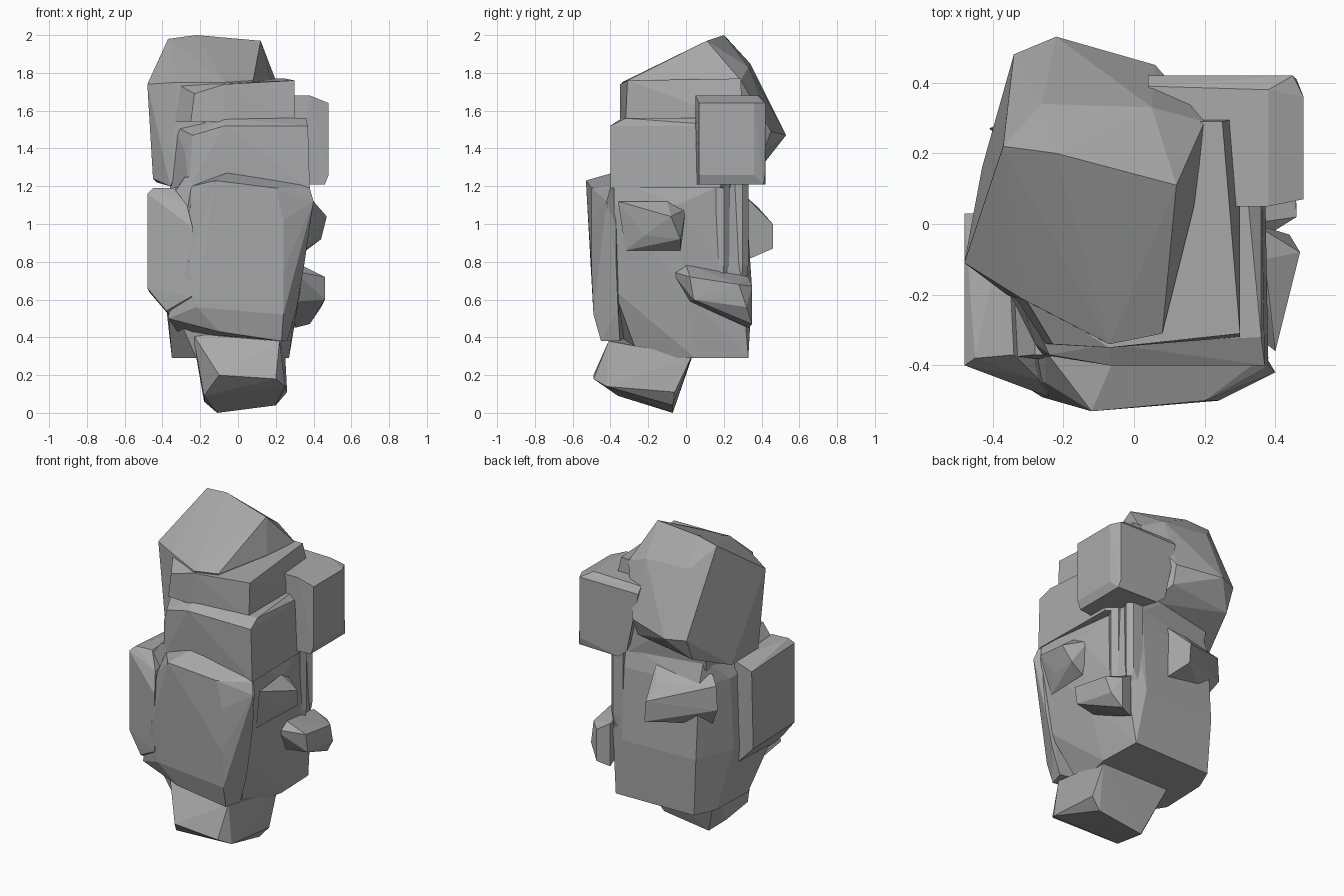
import bpy
import bmesh
from mathutils import Vector

default_cube = bpy.data.objects.get("Cube")
if default_cube:
    bpy.data.objects.remove(default_cube, do_unlink=True)

# One plain stone colour for everything
stone = bpy.data.materials.new("grey_stone")
stone.use_nodes = True
stone_colour = (0.4, 0.4, 0.4, 1)
stone.diffuse_color = stone_colour
shader = next(node for node in stone.node_tree.nodes if node.type == "BSDF_PRINCIPLED")
shader.inputs["Base Color"].default_value = stone_colour
shader.inputs["Roughness"].default_value = 0.9


def chunk(name, corners):
    """Make a faceted boulder from its corners, given in hundredths of a unit."""
    bm = bmesh.new()
    for corner in corners:
        bm.verts.new(Vector(corner) / 100)
    hull = bmesh.ops.convex_hull(bm, input=bm.verts[:])
    unused = set(hull["geom_interior"]) | set(hull["geom_unused"])
    loose = [item for item in unused if isinstance(item, bmesh.types.BMVert)]
    bmesh.ops.delete(bm, geom=loose, context="VERTS")
    bmesh.ops.dissolve_limit(bm, angle_limit=0.05, verts=bm.verts[:], edges=bm.edges[:])
    bmesh.ops.recalc_face_normals(bm, faces=bm.faces[:])
    mesh = bpy.data.meshes.new(name)
    bm.to_mesh(mesh)
    bm.free()
    mesh.materials.append(stone)
    rock = bpy.data.objects.new(name, mesh)
    bpy.context.collection.objects.link(rock)
    return rock


def ring(height, outline):
    """Place a flat outline at one height."""
    return [(x, y, height) for x, y in outline]


# Main trunk with a cut back corner
chunk("trunk",
      ring(29, [(-35, -12), (-34, 18), (-28, 32), (26, 33), (27, 5), (20, -25), (-22, -33)])
      + ring(65, [(-38, -40), (-39, 8), (-30, 33), (20, 35), (30, 30), (33, 0), (31, -38)])
      + ring(110, [(-38, -38), (-38, 10), (-30, 30), (20, 32), (29, 26), (37, -5), (38, -38)])
      + ring(125, [(-28, -37), (-30, 25), (28, 29), (37, -38)]))

# Wide plate across the front, with a sloping top
chunk("front_plate",
      [(-25, -45, 110), (-12, -53, 123), (20, -50, 119), (40, -42, 112), (38, -40, 119),
       (37, -37, 98), (35, -37, 78), (24, -49, 52), (23, -45, 38), (-10, -46, 43),
       (-22, -49, 56), (-26, -49, 80), (24, -50, 102), (24, -50, 75), (-37, -42, 50),
       (26, -35, 38), (-32, -30, 43), (-25, -36, 120), (31, -36, 55), (-6, -39, 127),
       (36, -38, 121)])

# Flat panel on the side, running into the front
chunk("side_panel",
      [(-48, -40, 116), (-45, -38, 119), (-34, -37, 119), (-27, -44, 110), (-48, 3, 114),
       (-36, 3, 118), (-48, -40, 66), (-47, 0, 64), (-38, -43, 54), (-35, -38, 50),
       (-34, 2, 50), (-24, -49, 62), (-24, -49, 98)])

# Slanting foot block
chunk("foot",
      [(-24, -34, 42), (22, -41, 38), (-10, -49, 20), (20, -49, 18), (-18, -36, 9),
       (25, -42, 14), (-18, -15, 6), (-11, -7, 0), (20, -7, 4), (26, -6, 11),
       (-22, 3, 29), (25, 3, 30)])

# Middle head layer
chunk("middle_head",
      ring(119, [(-26, -37), (38, -40), (37, 18), (20, 30), (-32, 25), (-36, -18)])
      + ring(152, [(-7, -40), (37, -40), (36, 22), (-34, -15)])
      + [(-24, -37, 147), (-28, -34, 138), (-7, -34, 156), (36, -32, 156), (30, 30, 156),
         (-30, 30, 156)])

# Upper head layer with a level shelf
chunk("upper_head",
      ring(154, [(-25, -34), (-7, -35), (30, -32), (30, 30), (-25, 30), (-36, -17)])
      + [(-7, -35, 174), (30, -31, 176), (25, 29, 177), (15, 29, 177), (-23, -34, 169),
         (-32, -19, 174)])

# Tall leaning cap
chunk("cap",
      [(-48, -11, 174), (-45, -8, 124), (-36, -20, 120), (-32, -21, 175), (-7, -34, 175),
       (8, -31, 176), (17, 5, 177), (12, 11, 197), (-22, 20, 200), (-37, 22, 198),
       (20, 29, 176), (-26, 34, 185), (5, 33, 183), (-34, 48, 147), (-22, 53, 147),
       (6, 45, 149), (5, 41, 138), (-34, 42, 133), (-43, 16, 122), (10, 28, 130)])

# Square block beside the head, merging into the cap
chunk("ear_block",
      ring(121, [(30, 5), (46, 7), (46, 41), (18, 42)])
      + ring(126, [(48, 7), (48, 36), (45, 42), (12, 42)])
      + ring(164, [(48, 7), (48, 36), (45, 42), (4, 42)])
      + ring(168, [(26, 5), (38, 5), (38, 38), (4, 39)]))

# Outcrop at the back
chunk("back_outcrop",
      [(-4, 46, 100), (-3, 46, 87), (-6, 38, 109), (-40, 27, 112), (-41, 27, 97),
       (-34, 22, 116), (0, 30, 116), (4, 30, 80), (-34, 22, 85)])

# Outcrops on the flank
chunk("lower_outcrop",
      [(30, -8, 75), (32, 0, 79), (46, 2, 72), (46, 4, 60), (45, 28, 68), (38, 35, 67),
       (38, 35, 47), (44, 32, 56), (31, 2, 59), (30, 33, 45), (30, 33, 72)])
chunk("upper_outcrop",
      [(38, -27, 103), (40, -36, 112), (47, -8, 104), (44, -3, 92), (36, -3, 86),
       (35, -32, 86), (34, 0, 108), (41, -22, 94), (37, -10, 112)])

# Upright ribs on the back corner
for rib, (x, y) in enumerate([(30, 20), (27, 30)]):
    outline = [(x - 6, y - 6), (x + 2, y - 4), (x + 4, y), (x + 1, y + 3), (x - 6, y + 3)]
    narrow = [(x - 6, y - 5), (x + 2, y - 1), (x - 6, y + 2)]
    chunk("upright_rib_" + "ab"[rib], ring(64, narrow) + ring(78, outline) + ring(122, outline))
